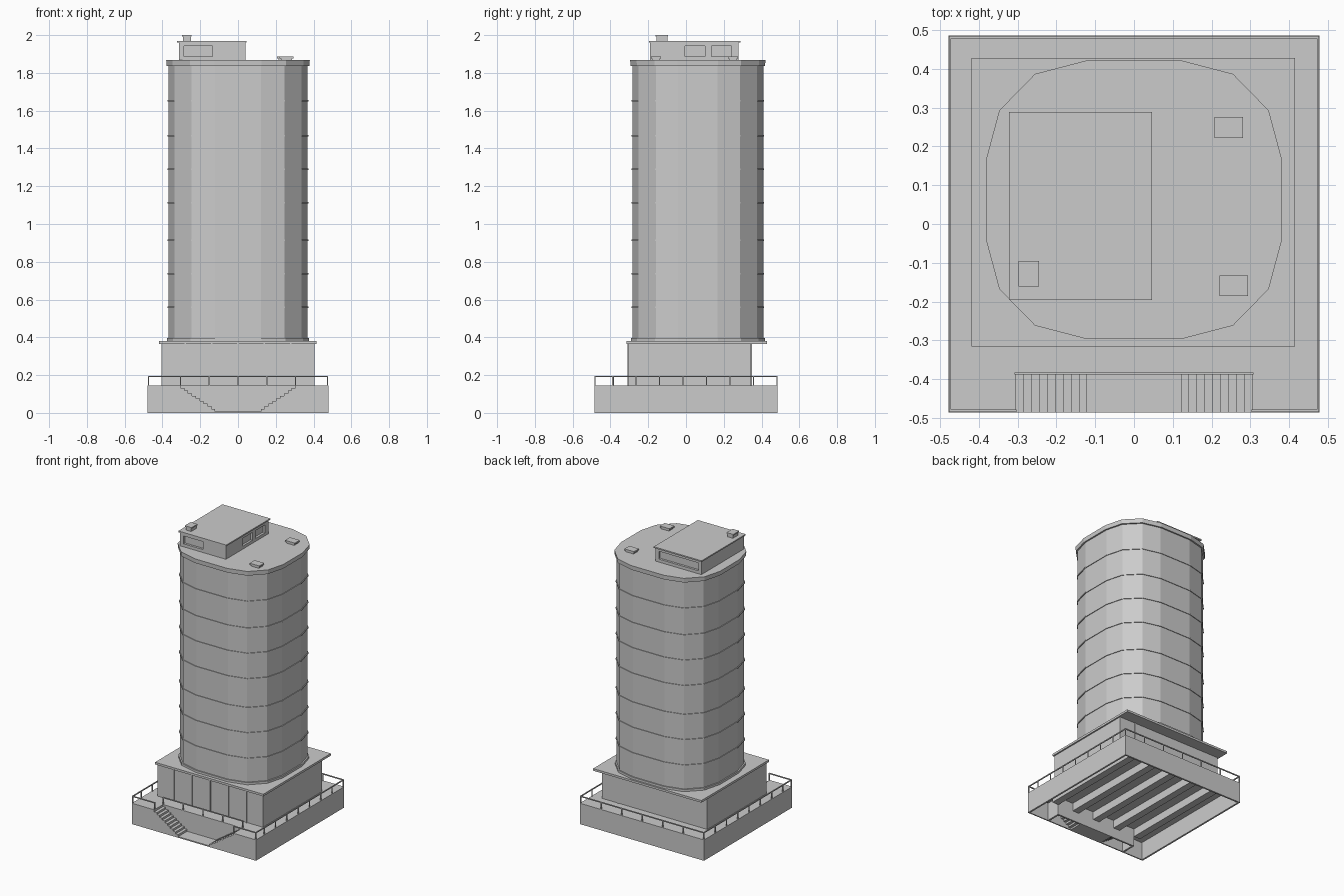
import bpy, bmesh

if "Cube" in bpy.data.objects:
    bpy.data.objects.remove(bpy.data.objects["Cube"])


def add_mesh(name, verts, faces):
    me = bpy.data.meshes.new(name)
    me.from_pydata(verts, [], faces)
    bm = bmesh.new()
    bm.from_mesh(me)
    bmesh.ops.recalc_face_normals(bm, faces=bm.faces)
    bm.to_mesh(me)
    bm.free()
    ob = bpy.data.objects.new(name, me)
    bpy.context.collection.objects.link(ob)
    return ob


def prism(name, bottom, top):
    n = len(bottom)
    faces = [list(range(n))[::-1], list(range(n, 2 * n))]
    faces += [[i, (i + 1) % n, n + (i + 1) % n, n + i] for i in range(n)]
    return add_mesh(name, bottom + top, faces)


def box(name, x0, x1, y0, y1, z0, z1):
    c = [(x0, y0), (x1, y0), (x1, y1), (x0, y1)]
    return prism(name, [(x, y, z0) for x, y in c], [(x, y, z1) for x, y in c])


def extrude_y(name, pts, y0, y1):
    return prism(name, [(x, y0, z) for x, z in pts], [(x, y1, z) for x, z in pts])


# Hollow plinth: deck, outer walls, stair recess walls, joists
X, Y, H, T = 0.478, 0.485, 0.145, 0.012
SX, SY = 0.305, -0.388
box("deck", -X, X, SY, Y, H - 0.02, H)
box("plinth_back_wall", -X, X, Y - T, Y, 0, H)
box("recess_wall", -SX, SX, SY, SY + T, 0, H)
for s, side in ((-1, "left"), (1, "right")):
    a, b = sorted((s * X, s * SX))
    box("deck_wing_" + side, a, b, -Y, SY, H - 0.02, H)
    a, b = sorted((s * X, s * (X - T)))
    box("plinth_wall_" + side, a, b, -Y, Y, 0, H)
    a, b = sorted((s * SX, s * (SX + T)))
    box("recess_side_" + side, a, b, -Y, SY + T, 0, H)
for i in range(5):
    x = (i - 2) * 0.17
    box("joist", x - 0.025, x + 0.025, SY + T, Y - T, 0.07, H - 0.02)

# Stairs: folded step sheets and a front panel following the steps
N, INNER, LOW = 10, 0.1, 0.008
run, rise = (SX - INNER) / N, (H - LOW) / N
steps = [(SX, H)]
for i in range(N):
    x = SX - i * run
    z = H - (i + 1) * rise
    steps += [(x, z), (x - run, z)]
under = [(x + 0.006, max(z - 0.01, 0)) for x, z in reversed(steps)]
for s, side in ((-1, "left"), (1, "right")):
    extrude_y("stairs_" + side, [(s * x, z) for x, z in steps + under], -Y, SY)
    panel = [(X, 0), (X, H)] + steps + [(INNER, 0)]
    extrude_y("front_panel_" + side, [(s * x, z) for x, z in panel], -Y, -Y + 0.008)
box("stair_floor", -INNER - 0.01, INNER + 0.01, -Y, SY, 0, LOW)


# Railing around the deck edge
def railing(p, q, n):
    r = 0.003
    box("handrail", min(p[0], q[0]) - r, max(p[0], q[0]) + r,
        min(p[1], q[1]) - r, max(p[1], q[1]) + r, 0.189, 0.196)
    for i in range(n + 1):
        x = p[0] + (q[0] - p[0]) * i / n
        y = p[1] + (q[1] - p[1]) * i / n
        box("rail_post", x - r, x + r, y - r, y + r, H, 0.19)


RX, RY = X - 0.004, Y - 0.004
railing((-RX, RY), (RX, RY), 6)
railing((-SX, SY + 0.003), (SX, SY + 0.003), 4)
for s in (-1, 1):
    railing((s * RX, SY), (s * RX, RY), 7)
    railing((s * RX, -RY), (s * RX, SY), 1)
    railing((s * RX, -RY), (s * SX, -RY), 1)

# Lobby with mullions and canopy
box("lobby", -0.405, 0.405, -0.305, 0.345, H, 0.366)
for x in (-0.28, -0.14, 0, 0.14, 0.28):
    box("front_mullion", x - 0.004, x + 0.004, -0.311, -0.305, H, 0.366)
box("back_mullion", 0.276, 0.284, 0.345, 0.35, H, 0.366)
box("canopy", -0.418, 0.415, -0.315, 0.428, 0.366, 0.381)

# Tower plan: sixteen-sided rounded square
quarter = [(0.38, 0.107), (0.347, 0.23), (0.255, 0.324), (0.125, 0.358)]
half = quarter + [(-x, y) for x, y in reversed(quarter)]
plan = half + [(-x, -y) for x, y in half]


def slab(name, k0, k1, z0, z1):
    ring = lambda k, z: [(x * k, 0.0625 + y * k, z) for x, y in plan]
    return prism(name, ring(k0, z0), ring(k1, z1))


slab("tower", 0.968, 0.968, 0.38, 1.84)
slab("tower_foot", 0.99, 0.99, 0.381, 0.396)
for z in (0.56, 0.737, 0.913, 1.113, 1.29, 1.466, 1.652):
    slab("floor_band", 0.98, 0.98, z - 0.004, z + 0.004)
slab("roof_slab", 0.995, 1.0, 1.837, 1.867)

# Penthouse with recessed windows
house = box("penthouse", -0.313, 0.04, -0.19, 0.278, 1.866, 1.962)
windows = [(-0.285, -0.135, -0.25, -0.175), (0.025, 0.1, -0.005, 0.1),
           (0.025, 0.1, 0.135, 0.24), (-0.29, 0.015, 0.263, 0.35)]
for w in windows:
    cut = box("window_cutter", *w, 1.888, 1.942)
    cut.hide_render = True
    cut.hide_set(True)
    m = house.modifiers.new("window", 'BOOLEAN')
    m.operation = 'DIFFERENCE'
    m.solver = 'EXACT'
    m.object = cut
box("penthouse_roof", -0.322, 0.046, -0.196, 0.289, 1.961, 1.97)

# Chimney and roof vents
box("chimney", -0.292, -0.25, -0.157, -0.099, 1.97, 1.993)
box("chimney_cap", -0.297, -0.245, -0.161, -0.095, 1.992, 2.0)
for x, y in ((0.244, 0.249), (0.257, -0.159)):
    box("vent", x - 0.03, x + 0.03, y - 0.022, y + 0.022, 1.866, 1.878)
    box("vent_cap", x - 0.037, x + 0.037, y - 0.027, y + 0.027, 1.877, 1.887)
